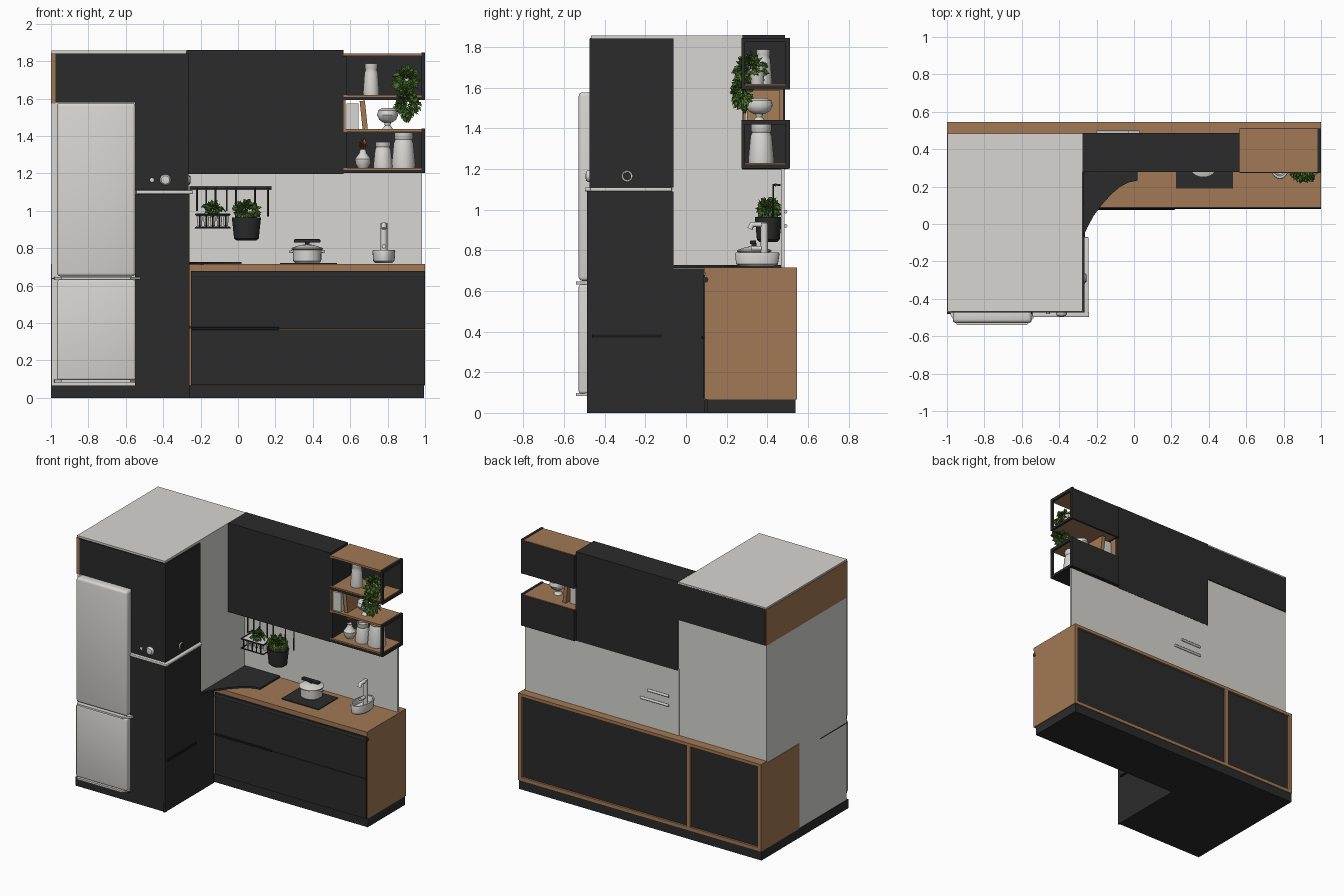
import bpy, bmesh, math, random
from mathutils import Vector

random.seed(4)

def mat(name, c):
    m = bpy.data.materials.new(name)
    m.diffuse_color = (*c, 1)
    return m

WHITE = mat("warm white", (0.68, 0.67, 0.64))
DARK = mat("charcoal", (0.024, 0.024, 0.025))
WOOD = mat("oak wood", (0.36, 0.19, 0.09))
GREEN = mat("leaf green", (0.07, 0.16, 0.025))
BLACK = mat("black", (0.010, 0.010, 0.011))
RUST = mat("dried flower", (0.25, 0.09, 0.03))

def finish(name, bm, m, smooth=False):
    bmesh.ops.recalc_face_normals(bm, faces=bm.faces)
    me = bpy.data.meshes.new(name)
    bm.to_mesh(me)
    bm.free()
    me.materials.append(m)
    ob = bpy.data.objects.new(name, me)
    bpy.context.collection.objects.link(ob)
    if smooth:
        bpy.ops.object.select_all(action='DESELECT')
        ob.select_set(True)
        bpy.context.view_layer.objects.active = ob
        bpy.ops.object.shade_smooth_by_angle(angle=math.radians(40))
    return ob

def box(name, x, y, z, m, bevel=0):
    bm = bmesh.new()
    bmesh.ops.create_cube(bm, size=1)
    for v in bm.verts:
        for i, (a, b) in enumerate((x, y, z)):
            v.co[i] = (a + b) / 2 + v.co[i] * (b - a)
    if bevel:
        bmesh.ops.bevel(bm, geom=bm.edges[:], offset=bevel, segments=3, profile=0.5, affect='EDGES')
    return finish(name, bm, m, bool(bevel))

def prism(name, pts, z0, z1, m):
    bm = bmesh.new()
    f = bm.faces.new([bm.verts.new((x, y, z0)) for x, y in pts])
    r = bmesh.ops.extrude_face_region(bm, geom=[f])
    for v in r['geom']:
        if isinstance(v, bmesh.types.BMVert):
            v.co.z = z1
    return finish(name, bm, m)

def lathe(name, prof, at, m, sy=1.0, axis='z', n=28):
    """Spin (radius, height) points round an axis."""
    bm = bmesh.new()
    rings = []
    for r, h in prof:
        ring = []
        for k in range(n):
            a = math.tau * k / n
            p = Vector((r * math.cos(a), r * math.sin(a) * sy, h))
            if axis == 'y':
                p = Vector((p.x, -p.z, p.y))
            elif axis == 'x':
                p = Vector((p.z, p.x, p.y))
            ring.append(bm.verts.new(p + Vector(at)))
        rings.append(ring)
    for a, b in zip(rings, rings[1:]):
        for k in range(n):
            bm.faces.new((a[k], a[(k + 1) % n], b[(k + 1) % n], b[k]))
    bm.faces.new(rings[0])
    bm.faces.new(rings[-1])
    return finish(name, bm, m, True)

def tube(name, pts, r, m):
    cu = bpy.data.curves.new(name, 'CURVE')
    cu.dimensions = '3D'
    cu.bevel_depth = r
    cu.bevel_resolution = 2
    cu.use_fill_caps = True
    s = cu.splines.new('POLY')
    s.points.add(len(pts) - 1)
    for p, q in zip(s.points, pts):
        p.co = (*q, 1)
    cu.materials.append(m)
    ob = bpy.data.objects.new(name, cu)
    bpy.context.collection.objects.link(ob)

def leaves(name, c, rad, count, size, m=GREEN):
    bm = bmesh.new()
    for _ in range(count):
        d = Vector([random.gauss(0, 1) for _ in range(3)]).normalized()
        p = Vector([c[i] + d[i] * rad[i] * random.uniform(0.45, 0.95) for i in range(3)])
        d = (d + Vector((0, 0, random.uniform(-0.9, 0.3)))).normalized()
        s = d.cross(Vector([random.gauss(0, 1) for _ in range(3)])).normalized() * size * 0.35
        n = d.cross(s).normalized() * size * 0.2
        a, b, t, l = [bm.verts.new(q) for q in (p - d * size / 2, p + s + n, p + d * size / 2, p - s + n)]
        bm.faces.new((a, b, t))
        bm.faces.new((a, t, l))
    return finish(name, bm, m)

# Plinths
box("long_plinth", (-1, 0.995), (0.105, 0.54), (0, 0.067), DARK)
box("tall_plinth", (-1, -0.27), (-0.48, 0.11), (0, 0.067), DARK)

# Tall unit with fridge
box("tall_core", (-0.996, -0.275), (-0.465, 0.478), (0.067, 1.85), WHITE)
box("tall_top", (-0.998, -0.275), (-0.468, 0.485), (1.846, 1.858), WHITE)
box("tall_side_cap", (-1, -0.975), (-0.472, 0.48), (1.575, 1.845), WOOD)
box("tall_back_cap", (-0.99, -0.275), (0.47, 0.485), (1.575, 1.85), DARK)
box("top_front_panel", (-0.975, -0.27), (-0.474, -0.45), (1.58, 1.842), DARK)
box("tall_lower_front", (-0.55, -0.265), (-0.482, -0.45), (0.067, 1.09), DARK)
box("tall_upper_front", (-0.55, -0.267), (-0.474, -0.45), (1.108, 1.60), DARK)
box("tall_upper_side", (-0.285, -0.265), (-0.472, -0.062), (1.108, 1.842), DARK)
box("tall_middle_side", (-0.285, -0.262), (-0.48, -0.062), (0.70, 1.09), DARK)
box("tall_lower_side", (-0.285, -0.262), (-0.48, 0.092), (0.0, 0.71), DARK)
box("corner_post", (-0.275, -0.26), (-0.488, -0.47), (0, 1.1), DARK)
box("side_groove_handle", (-0.265, -0.254), (-0.46, -0.12), (0.37, 0.386), BLACK, 0.003)
box("front_bar_handle", (-0.545, -0.24), (-0.498, -0.47), (1.09, 1.11), WHITE, 0.005)
box("side_bar_handle", (-0.27, -0.243), (-0.496, -0.07), (1.09, 1.11), WHITE, 0.005)
lathe("front_knob", [(0.03, 0), (0.03, 0.008), (0.022, 0.018), (0.01, 0.02)], (-0.388, -0.474, 1.165), WHITE, axis='y')
lathe("small_knob", [(0.01, 0), (0.01, 0.006)], (-0.46, -0.474, 1.165), WHITE, axis='y', n=16)
lathe("side_knob", [(0.028, 0), (0.026, 0.008)], (-0.266, -0.29, 1.165), WHITE, axis='x')
lathe("side_knob_centre", [(0.021, 0), (0.02, 0.012)], (-0.266, -0.29, 1.165), DARK, axis='x')

# Fridge doors and grip strips
box("fridge_upper_door", (-0.968, -0.548), (-0.528, -0.45), (0.65, 1.577), WHITE, 0.018)
box("fridge_lower_door", (-0.968, -0.548), (-0.528, -0.45), (0.095, 0.632), WHITE, 0.012)
for i, z in enumerate((0.64, 0.09)):
    w = -0.515 if i == 0 else -0.54
    prism("fridge_grip_%d" % i, [(-0.985, -0.46), (-0.98, -0.49), (-0.945, -0.541), (-0.575, -0.541),
                                 (w - 0.01, -0.49), (w, -0.46)], z - 0.007, z + 0.007, WHITE)
box("fridge_gap", (-0.998, -0.55), (-0.47, -0.16), (0.636, 0.642), DARK)

# Base cabinets, framed back and worktop
box("base_carcass", (-0.265, 1), (0.094, 0.525), (0.067, 0.70), WOOD)
box("base_left_carcass", (-1, -0.28), (0.092, 0.525), (0.067, 0.70), WOOD)
box("worktop", (-0.272, 1), (0.088, 0.545), (0.692, 0.715), WOOD)
box("back_ledge", (-1, -0.27), (0.47, 0.545), (0.692, 0.715), WOOD)
for n, x in (("right", (0.972, 1)), ("middle", (-0.415, -0.385)), ("left", (-1, -0.972))):
    box("back_frame_" + n, x, (0.52, 0.545), (0.067, 0.70), WOOD)
box("back_frame_bottom", (-1, 1), (0.52, 0.545), (0.067, 0.092), WOOD)
box("back_panel_wide", (-0.385, 0.972), (0.515, 0.53), (0.092, 0.692), DARK)
box("back_panel_narrow", (-0.972, -0.415), (0.515, 0.53), (0.092, 0.692), DARK)
box("drawer_lower", (-0.25, 0.997), (0.084, 0.1), (0.07, 0.366), DARK)
box("drawer_upper", (-0.25, 0.997), (0.084, 0.1), (0.369, 0.678), DARK)
box("drawer_handle", (-0.248, 0.22), (0.076, 0.09), (0.363, 0.378), BLACK, 0.003)
tube("drawer_top_grip", [(-0.25, 0.096, 0.655), (1.001, 0.096, 0.655)], 0.015, DARK)

# Curved corner worktop
arc = [(-0.27, -0.065), (-0.25, -0.02), (-0.215, 0.045), (-0.17, 0.105), (-0.12, 0.16),
       (-0.075, 0.198), (-0.03, 0.222), (0.02, 0.232)]
prism("corner_top", arc + [(0.02, 0.47), (-0.27, 0.47)], 0.714, 0.727, DARK)

# Splashback and upper cabinet
box("splashback", (-0.28, 0.985), (0.468, 0.484), (0.71, 1.21), WHITE)
box("upper_cabinet", (-0.275, 0.565), (0.278, 0.486), (1.197, 1.86), DARK)

# Open shelf boxes
for n, z0, z1 in (("lower", 1.203, 1.437), ("upper", 1.592, 1.842)):
    box(n + "_shelf_top", (0.565, 0.99), (0.275, 0.508), (z1 - 0.015, z1), WOOD)
    box(n + "_shelf_floor", (0.565, 0.99), (0.275, 0.505), (z0 + 0.004, z0 + 0.026), WOOD)
    box(n + "_shelf_back", (0.565, 1), (0.495, 0.51), (z0, z1 - 0.004), DARK)
    box(n + "_shelf_left", (0.563, 0.582), (0.28, 0.5), (z0, z1 - 0.016), DARK)
    box(n + "_end_front", (0.982, 1), (0.272, 0.29), (z0, z1 + 0.004), DARK)
    box(n + "_end_back", (0.982, 1), (0.49, 0.511), (z0, z1 + 0.004), DARK)
    box(n + "_end_top", (0.982, 1), (0.272, 0.511), (z1 - 0.018, z1 + 0.004), DARK)
    box(n + "_end_bottom", (0.982, 1), (0.272, 0.511), (z0, z0 + 0.02), DARK)
    box(n + "_front_lip", (0.565, 1), (0.272, 0.278), (z0, z0 + 0.016), DARK)
box("lower_shelf_underside", (0.565, 0.99), (0.275, 0.505), (1.201, 1.208), DARK)
box("gap_side_board", (0.563, 0.575), (0.28, 0.48), (1.437, 1.592), WOOD)

# Books and bowl in the gap
box("white_books", (0.58, 0.645), (0.29, 0.44), (1.437, 1.575), WHITE)
bk = box("leaning_book", (-0.014, 0.014), (0.30, 0.46), (0, 0.15), WOOD)
bk.location = (0.68, 0, 1.439)
bk.rotation_euler = (0, math.radians(-6), 0)
lathe("bowl", [(0.025, 0), (0.045, 0.015), (0.056, 0.04), (0.05, 0.065), (0.03, 0.078), (0.02, 0.078)],
      (0.80, 0.36, 1.472), WHITE, sy=1.2)
lathe("bowl_foot", [(0.03, 0), (0.015, 0.02), (0.02, 0.04)], (0.80, 0.36, 1.437), WHITE)

# Vases
def vase(name, x, y, z, r, h):
    lathe(name, [(r, 0), (r * 1.02, h * 0.1), (r * 0.85, h * 0.7), (r * 0.72, h * 0.8), (r * 0.8, h * 0.85),
                 (r * 0.8, h), (r * 0.65, h), (r * 0.6, h * 0.9)], (x, y, z), WHITE)
vase("upper_vase", 0.712, 0.38, 1.618, 0.042, 0.17)
vase("middle_vase", 0.775, 0.36, 1.228, 0.05, 0.14)
vase("large_vase", 0.885, 0.37, 1.228, 0.062, 0.19)
lathe("bulb_vase", [(0.025, 0), (0.04, 0.025), (0.042, 0.05), (0.02, 0.08), (0.015, 0.1), (0.02, 0.105)],
      (0.668, 0.36, 1.228), WHITE)
leaves("dried_flowers", (0.668, 0.36, 1.355), (0.025, 0.025, 0.025), 18, 0.03, RUST)

# Trailing plant
lathe("plant_pot", [(0.03, 0), (0.042, 0.09), (0.036, 0.09)], (0.90, 0.35, 1.618), WHITE)
leaves("trailing_leaves_top", (0.90, 0.315, 1.69), (0.07, 0.085, 0.08), 190, 0.045)
leaves("trailing_leaves_low", (0.905, 0.275, 1.575), (0.07, 0.055, 0.10), 190, 0.042)

# Wall rail with hooks, dish rack and hanging pot
tube("wall_rail", [(-0.26, 0.44, 1.122), (0.18, 0.44, 1.122)], 0.008, DARK)
for i, x in enumerate((-0.22, -0.17, -0.12, -0.06, -0.01, 0.09, 0.16)):
    tube("hook_%d" % i, [(x, 0.465, 1.122), (x, 0.43, 1.122), (x, 0.428, 1.0 if i != 6 else 0.97)], 0.005, DARK)
for i, z in enumerate((0.91, 0.98)):
    tube("rack_rim_%d" % i, [(-0.225, 0.47, z), (-0.225, 0.36, z), (-0.045, 0.36, z), (-0.045, 0.47, z)], 0.005, DARK)
    tube("rack_back_pin_%d" % i, [(-0.2, 0.49, z + 0.01), (0.03 - 0.06 * i, 0.49, z + 0.01)], 0.009, WHITE)
for i in range(5):
    x = -0.205 + i * 0.035
    tube("rack_upright_%d" % i, [(x, 0.36, 0.91), (x, 0.36, 0.98)], 0.004, DARK)
    lathe("cup_%d" % i, [(0.011, 0), (0.016, 0.05), (0.012, 0.05)], (x, 0.41, 0.92), WHITE, n=16)
box("rack_tray", (-0.225, -0.045), (0.36, 0.465), (0.972, 0.98), WHITE)
leaves("rack_herbs", (-0.13, 0.41, 1.01), (0.065, 0.05, 0.045), 70, 0.035)
lathe("hanging_pot", [(0.05, 0), (0.066, 0.012), (0.078, 0.125), (0.07, 0.125), (0.066, 0.1)],
      (0.045, 0.405, 0.84), DARK, sy=0.85)
leaves("pot_herbs", (0.045, 0.405, 1.0), (0.075, 0.06, 0.06), 150, 0.04)

# Hob and cooking pot
box("hob", (0.225, 0.53), (0.19, 0.42), (0.713, 0.721), DARK)
lathe("cooking_pot", [(0.065, 0), (0.075, 0.01), (0.076, 0.07), (0.085, 0.074), (0.085, 0.08), (0.04, 0.095), (0.01, 0.1)],
      (0.37, 0.335, 0.721), WHITE)
for i, s in enumerate((-1, 1)):
    tube("pot_handle_%d" % i, [(0.37 + s * 0.07, 0.335, 0.78), (0.37 + s * 0.095, 0.335, 0.785)], 0.007, WHITE)
tube("lid_knob", [(0.37, 0.335, 0.81), (0.37, 0.335, 0.835)], 0.012, DARK)
box("ladle", (0.30, 0.44), (0.315, 0.345), (0.83, 0.848), DARK, 0.004)

# Sink and tap
lathe("sink", [(0.045, 0), (0.057, 0.012), (0.061, 0.062), (0.059, 0.07), (0.052, 0.07), (0.047, 0.03), (0.03, 0.02)],
      (0.78, 0.35, 0.72), WHITE, sy=1.8)
tube("tap_column", [(0.78, 0.385, 0.73), (0.78, 0.385, 0.935)], 0.018, WHITE)
tube("tap_spout", [(0.78, 0.395, 0.925), (0.78, 0.325, 0.928), (0.78, 0.315, 0.905)], 0.014, WHITE)
tube("tap_lever", [(0.78, 0.385, 0.81), (0.78, 0.32, 0.81)], 0.012, WHITE)
